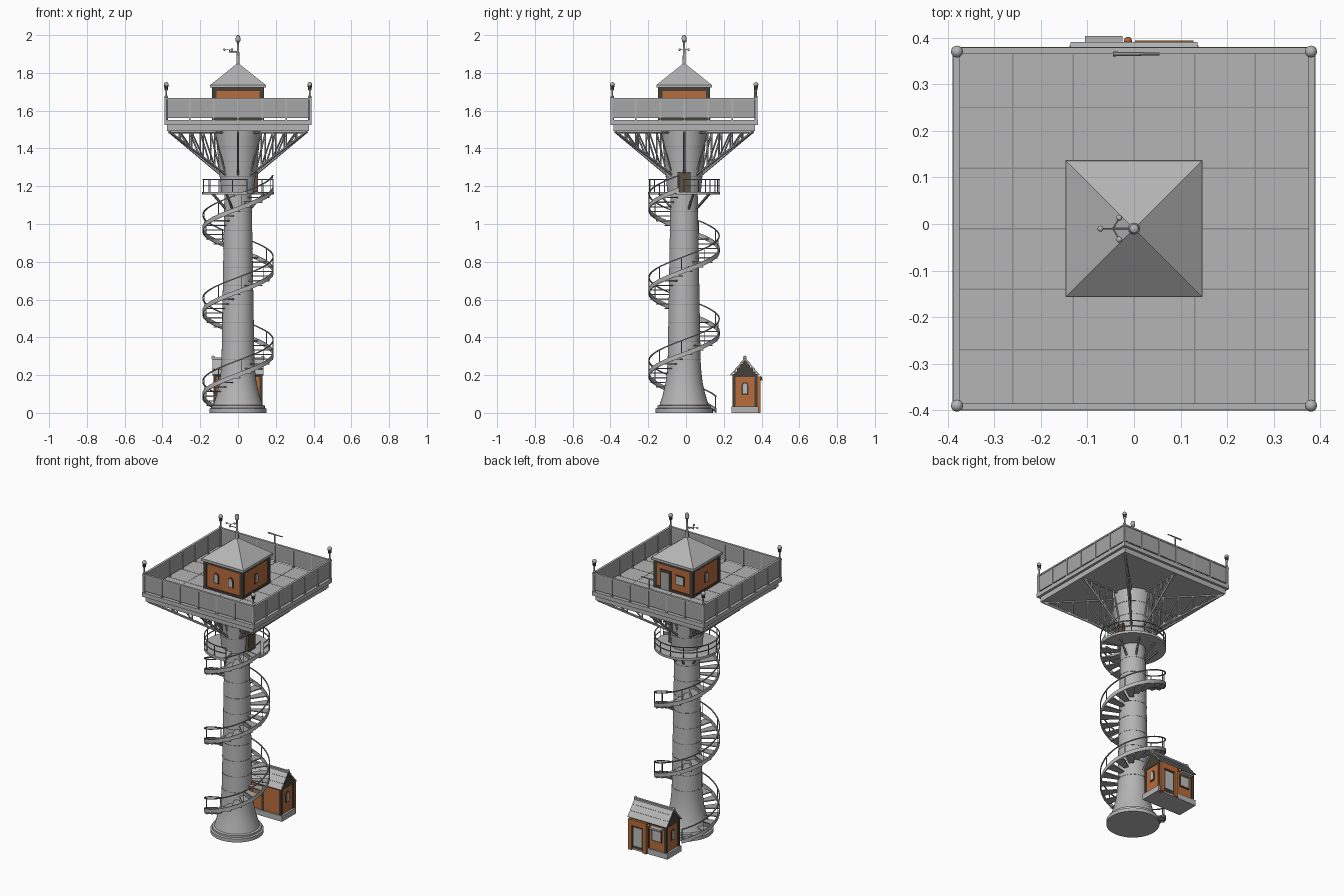
import bpy, bmesh, math
from mathutils import Vector, Matrix

if "Cube" in bpy.data.objects:
    bpy.data.objects.remove(bpy.data.objects["Cube"])


def material(name, rgb):
    m = bpy.data.materials.new(name)
    m.diffuse_color = (*rgb, 1)
    m.use_nodes = True
    m.node_tree.nodes["Principled BSDF"].inputs["Base Color"].default_value = m.diffuse_color
    return m


GREY = material("concrete grey", (0.46, 0.46, 0.46))
PANEL = material("panel grey", (0.38, 0.38, 0.38))
STEEL = material("steel grey", (0.27, 0.27, 0.27))
ORANGE = material("brick orange", (0.48, 0.15, 0.045))
TIMBER = material("dark timber", (0.06, 0.05, 0.04))
DOOR = material("door brown", (0.11, 0.085, 0.06))
GLASS = material("pale glass", (0.5, 0.52, 0.52))


def finish(name, bm, mat, smooth=False):
    bmesh.ops.recalc_face_normals(bm, faces=bm.faces)
    me = bpy.data.meshes.new(name)
    bm.to_mesh(me)
    bm.free()
    me.materials.append(mat)
    ob = bpy.data.objects.new(name, me)
    bpy.context.collection.objects.link(ob)
    if smooth:
        bpy.ops.object.select_all(action='DESELECT')
        ob.select_set(True)
        bpy.context.view_layer.objects.active = ob
        bpy.ops.object.shade_smooth_by_angle(angle=math.radians(35))
    return ob


def box(bm, x0, x1, y0, y1, z0, z1):
    m = Matrix.Translation(((x0 + x1) / 2, (y0 + y1) / 2, (z0 + z1) / 2))
    m = m @ Matrix.Diagonal((x1 - x0, y1 - y0, z1 - z0, 1))
    bmesh.ops.create_cube(bm, size=1, matrix=m)


def rod(bm, a, b, r, n=6, r2=None):
    a, b = Vector(a), Vector(b)
    m = Matrix.Translation((a + b) / 2) @ (b - a).to_track_quat('Z', 'Y').to_matrix().to_4x4()
    bmesh.ops.create_cone(bm, cap_ends=True, segments=n, radius1=r,
                          radius2=r if r2 is None else r2, depth=(b - a).length, matrix=m)


def ball(bm, p, r):
    bmesh.ops.create_uvsphere(bm, u_segments=12, v_segments=8, radius=r, matrix=Matrix.Translation(p))


def lathe(bm, profile, n=40, at=(0, 0)):
    rings = [[bm.verts.new((at[0] + r * math.cos(math.tau * i / n), at[1] + r * math.sin(math.tau * i / n), z))
              for i in range(n)] for r, z in profile]
    for p, q in zip(rings, rings[1:]):
        for i in range(n):
            bm.faces.new((p[i], p[(i + 1) % n], q[(i + 1) % n], q[i]))
    bm.faces.new(rings[0])
    bm.faces.new(rings[-1])


def pt(r, deg, z):
    a = math.radians(deg)
    return Vector((r * math.cos(a), r * math.sin(a), z))


def arc(bm, a0, a1, r0, r1, z0, z1, rise=0, step=7.5):
    """Rectangular section swept round the axis, climbing by rise per degree."""
    n = max(1, round((a1 - a0) / step))
    sec = [(r0, z0), (r1, z0), (r1, z1), (r0, z1)]
    rings = []
    for i in range(n + 1):
        d = (a1 - a0) * i / n
        rings.append([bm.verts.new(pt(r, a0 + d, z + rise * d)) for r, z in sec])
    for p, q in zip(rings, rings[1:]):
        for k in range(4):
            bm.faces.new((p[k], p[(k + 1) % 4], q[(k + 1) % 4], q[k]))
    bm.faces.new(rings[0])
    bm.faces.new(rings[-1])


def plate(bm, axis, wall, out, u, z, w, h, t, arched=False):
    """Thin plate standing out from a wall; axis is the wall normal, u the centre along it."""
    pts = [(-w / 2, 0), (w / 2, 0)]
    if arched:
        pts += [(w / 2 * math.cos(math.pi * k / 6), h - w / 2 + w / 2 * math.sin(math.pi * k / 6)) for k in range(7)]
    else:
        pts += [(w / 2, h), (-w / 2, h)]
    put = lambda d, a, b: (d, u + a, z + b) if axis == 'x' else (u + a, d, z + b)
    f, b = [[bm.verts.new(put(d, *p)) for p in pts] for d in (wall - out * 0.002, wall + out * t)]
    bm.faces.new(f)
    bm.faces.new(b)
    for i in range(len(pts)):
        j = (i + 1) % len(pts)
        bm.faces.new((f[i], f[j], b[j], b[i]))


# Tower shaft and its thin joint bands
bm = bmesh.new()
shaft = [(0.152, 0), (0.152, 0.022), (0.142, 0.026), (0.142, 0.038), (0.13, 0.042), (0.112, 0.1), (0.098, 0.16),
         (0.091, 0.22), (0.087, 0.28), (0.072, 1.16), (0.088, 1.16), (0.12, 1.5)]
lathe(bm, shaft)
finish("tower_shaft", bm, GREY, True)
bm = bmesh.new()
for k in range(9):
    z = 0.28 + k * 0.098
    r = 0.087 - (z - 0.28) * 0.017
    arc(bm, 0, 360, r - 0.004, r + 0.0012, z, z + 0.003)
for z in (1.25, 1.33, 1.41):
    r = 0.088 + (z - 1.16) * 0.0941
    arc(bm, 0, 360, r - 0.004, r + 0.0015, z, z + 0.003)
finish("shaft_joints", bm, STEEL)

# Spiral stair
RISE, A0, A1 = 0.44 / 360, 115, 1072
bm = bmesh.new()
for k in range(48):
    a = A0 + k * 20
    z = max(0.004, (a - A0) * RISE + 0.012)
    arc(bm, a, a + 19, 0.07, 0.185, z, z + 0.006, 0, 10)
finish("stair_treads", bm, PANEL)
bm = bmesh.new()
arc(bm, A0, A1, 0.183, 0.189, 0, 0.024, RISE)
finish("stair_stringer", bm, GREY, True)
bm = bmesh.new()
arc(bm, A0, A1, 0.183, 0.189, 0.085, 0.091, RISE)
for k in range(25):
    a = min(A0 + 1 + k * 40, A1)
    z = (a - A0) * RISE
    rod(bm, pt(0.186, a, z + 0.01), pt(0.186, a, z + 0.088), 0.0025)
finish("stair_rail", bm, STEEL)

# Round balcony with rail, brackets and door
bm = bmesh.new()
arc(bm, -12, 285, 0.06, 0.19, 1.155, 1.17)
finish("balcony_floor", bm, GREY)
bm = bmesh.new()
for z in (1.2, 1.234):
    arc(bm, 0, 285, 0.184, 0.189, z, z + 0.005)
for k in range(13):
    rod(bm, pt(0.1865, k * 23.75, 1.165), pt(0.1865, k * 23.75, 1.237), 0.0028)
for a in range(20, 270, 45):
    rod(bm, pt(0.07, a, 1.08), pt(0.145, a, 1.16), 0.006)
finish("balcony_rail", bm, STEEL)
bm = bmesh.new()
box(bm, 0.07, 0.105, -0.035, 0.035, 1.17, 1.275)
finish("balcony_door", bm, DOOR)

# Trusses under the deck
bm = bmesh.new()
for a in range(0, 360, 45):
    far = 0.365 * (math.sqrt(2) if a % 90 else 1)
    low = lambda t: pt(0.09 + (far - 0.09) * t, a, 1.26 + 0.23 * t)
    top = lambda t: pt(0.09 + (far - 0.09) * t, a, 1.485)
    rod(bm, low(0), low(1), 0.007)
    rod(bm, top(0), top(1), 0.006)
    for k in range(1, 5):
        rod(bm, low(k / 5), top(k / 5), 0.0045)
        rod(bm, low((k - 1) / 5), top(k / 5), 0.0045)
finish("deck_trusses", bm, GREY)

# Square deck, paving joints and parapet
bm = bmesh.new()
box(bm, -0.375, 0.375, -0.375, 0.375, 1.492, 1.53)
box(bm, -0.39, 0.39, -0.39, 0.39, 1.524, 1.55)
finish("deck", bm, GREY)
joints, panels, posts = bmesh.new(), bmesh.new(), bmesh.new()
for k in range(-2, 3):
    v = k * 0.13
    box(joints, v - 0.0015, v + 0.0015, -0.38, 0.38, 1.545, 1.551)
    box(joints, -0.38, 0.38, v - 0.0015, v + 0.0015, 1.545, 1.551)
for s in (-1, 1):
    e, i = sorted((s * 0.385, s * 0.378))
    box(panels, -0.385, 0.385, e, i, 1.56, 1.66)
    box(panels, e, i, -0.385, 0.385, 1.56, 1.66)
    e, i = sorted((s * 0.389, s * 0.375))
    box(posts, -0.389, 0.389, e, i, 1.658, 1.667)
    box(posts, e, i, -0.389, 0.389, 1.658, 1.667)
    for k in range(-3, 4):
        v = k * 0.1275
        box(posts, v - 0.004, v + 0.004, e, i, 1.545, 1.66)
        box(posts, e, i, v - 0.004, v + 0.004, 1.545, 1.66)
finish("deck_joints", joints, STEEL)
finish("parapet_panels", panels, PANEL)
finish("parapet_posts", posts, GREY)

# Corner lamps
stems, globes = bmesh.new(), bmesh.new()
for x in (-0.38, 0.38):
    for y in (-0.38, 0.38):
        lathe(stems, [(0.009, 1.55), (0.009, 1.675), (0.005, 1.68), (0.005, 1.705), (0.01, 1.712)], 10, (x, y))
        lathe(globes, [(0.009, 1.712), (0.012, 1.735)], 10, (x, y))
        ball(stems, (x, y, 1.738), 0.013)
finish("lamp_stems", stems, GREY, True)
finish("lamp_globes", globes, DOOR, True)

# Telescope at the back parapet
bm = bmesh.new()
rod(bm, (0, 0.375, 1.66), (0, 0.375, 1.725), 0.004, 8)
rod(bm, (-0.045, 0.375, 1.727), (0.055, 0.375, 1.727), 0.005, 8, 0.003)
finish("telescope", bm, GREY, True)

# Cabin on the deck
H = 0.133
bm = bmesh.new()
box(bm, -H, H, -H, H, 1.55, 1.725)
finish("cabin_walls", bm, ORANGE)
frame, glass, door = bmesh.new(), bmesh.new(), bmesh.new()
for sx in (-1, 1):
    for sy in (-1, 1):
        box(frame, sx * 0.126 - 0.011, sx * 0.126 + 0.011, sy * 0.126 - 0.011, sy * 0.126 + 0.011, 1.55, 1.725)
box(frame, -0.137, 0.137, -0.137, 0.137, 1.705, 1.725)
box(frame, -0.137, 0.137, -0.137, 0.137, 1.55, 1.564)
for ax, out, u in (('y', -1, -0.05), ('y', -1, 0.05), ('x', 1, 0), ('x', -1, 0)):
    plate(frame, ax, out * H, out, u, 1.60, 0.036, 0.064, 0.004, True)
    plate(glass, ax, out * H, out, u, 1.606, 0.022, 0.052, 0.006, True)
plate(frame, 'y', H, 1, -0.045, 1.605, 0.06, 0.06, 0.004)
plate(glass, 'y', H, 1, -0.045, 1.611, 0.048, 0.048, 0.006)
plate(frame, 'y', H, 1, 0.055, 1.55, 0.078, 0.125, 0.004)
plate(door, 'y', H, 1, 0.055, 1.552, 0.056, 0.108, 0.006)
finish("cabin_frame", frame, TIMBER)
finish("cabin_windows", glass, GLASS)
finish("cabin_door", door, PANEL)
bm = bmesh.new()
box(bm, -0.147, 0.147, -0.147, 0.147, 1.722, 1.737)
bmesh.ops.create_cone(bm, cap_ends=True, segments=4, radius1=0.147 * math.sqrt(2), radius2=0.006, depth=0.114,
                      matrix=Matrix.Translation((0, 0, 1.793)) @ Matrix.Rotation(math.pi / 4, 4, 'Z'))
finish("cabin_roof", bm, GREY)

# Mast with wind cups
bm = bmesh.new()
lathe(bm, [(0.009, 1.83), (0.007, 1.9), (0.005, 1.96), (0.012, 1.968), (0.013, 1.985), (0.009, 1.997), (0.003, 2.0)], 12)
hub = Vector((-0.045, 0, 1.923))
rod(bm, (0, 0, 1.912), (-0.045, 0, 1.912), 0.0028)
rod(bm, (-0.045, 0, 1.908), hub, 0.003)
for a in (60, 180, 300):
    cup = hub + pt(0.027, a, 0)
    rod(bm, hub, cup, 0.0018)
    ball(bm, cup, 0.0065)
finish("mast", bm, GREY, True)

# Hut behind the tower: plinth, walls and gable ends
YM = 0.322
bm = bmesh.new()
box(bm, -0.138, 0.138, YM - 0.071, YM + 0.071, 0, 0.035)
finish("hut_plinth", bm, GREY)
bm = bmesh.new()
box(bm, -0.125, 0.125, YM - 0.062, YM + 0.062, 0.035, 0.205)
finish("hut_walls", bm, ORANGE)
frame, glass = bmesh.new(), bmesh.new()
for s in (-1, 1):
    for x in (-0.121, 0, 0.121):
        box(frame, x - 0.008, x + 0.008, YM + s * 0.058 - 0.008, YM + s * 0.058 + 0.008, 0.035, 0.205)
    box(frame, -0.129, 0.129, YM + s * 0.06 - 0.006, YM + s * 0.06 + 0.006, 0.19, 0.207)
    box(frame, s * 0.122 - 0.007, s * 0.122 + 0.007, YM - 0.062, YM + 0.062, 0.19, 0.207)
    for k in range(4):  # stepped gable boards
        box(frame, s * 0.122 - 0.007, s * 0.122 + 0.007, YM - 0.056 + k * 0.014, YM + 0.056 - k * 0.014,
            0.2 + k * 0.019, 0.22 + k * 0.019)
    plate(frame, 'x', s * 0.125, s, YM, 0.095, 0.036, 0.068, 0.004, True)
    plate(glass, 'x', s * 0.125, s, YM, 0.102, 0.022, 0.054, 0.006, True)
plate(frame, 'y', YM + 0.062, 1, -0.06, 0.09, 0.07, 0.075, 0.004)
plate(glass, 'y', YM + 0.062, 1, -0.06, 0.097, 0.056, 0.06, 0.006)
finish("hut_frame", frame, TIMBER)

# Hut roof of lapped boards
bm = bmesh.new()
for s in (-1, 1):
    for k in range(3):
        d, z = 0.074 - k * 0.025, 0.2 + k * 0.03
        m = Matrix.Translation((0, YM + s * (d - 0.013), z + 0.016)) @ Matrix.Rotation(-s * 0.8, 4, 'X')
        bmesh.ops.create_cube(bm, size=1, matrix=m @ Matrix.Diagonal((0.272, 0.044, 0.007, 1)))
box(bm, -0.138, 0.138, YM - 0.009, YM + 0.009, 0.282, 0.293)
for x in (-0.132, 0.132):
    ball(bm, (x, YM, 0.294), 0.009)
finish("hut_roof", bm, GREY)

# Hut door surround, door, window awning and lamp
bm = bmesh.new()
for x0, x1, z0, z1 in ((0.002, 0.026, 0.0, 0.165), (0.104, 0.128, 0.0, 0.165), (0.002, 0.128, 0.155, 0.192)):
    box(bm, x0, x1, YM + 0.05, 0.404, z0, z1)
finish("hut_door_surround", bm, ORANGE)
plate(glass, 'y', YM + 0.073, 1, 0.065, 0.03, 0.062, 0.115, 0.003)
finish("hut_windows_and_door", glass, GLASS)
bm = bmesh.new()
box(bm, 0.024, 0.106, YM + 0.05, YM + 0.072, 0.01, 0.16)
finish("hut_door_frame", bm, TIMBER)
bm = bmesh.new()
box(bm, -0.105, -0.025, YM + 0.055, 0.414, 0.172, 0.182)
finish("hut_awning", bm, GREY)
bm = bmesh.new()
rod(bm, (-0.013, YM + 0.06, 0.185), (-0.013, 0.403, 0.185), 0.003)
ball(bm, (-0.013, 0.403, 0.185), 0.009)
finish("hut_lamp", bm, ORANGE, True)

# Centre the whole model
for ob in bpy.context.scene.objects:
    ob.location.y = -0.01
